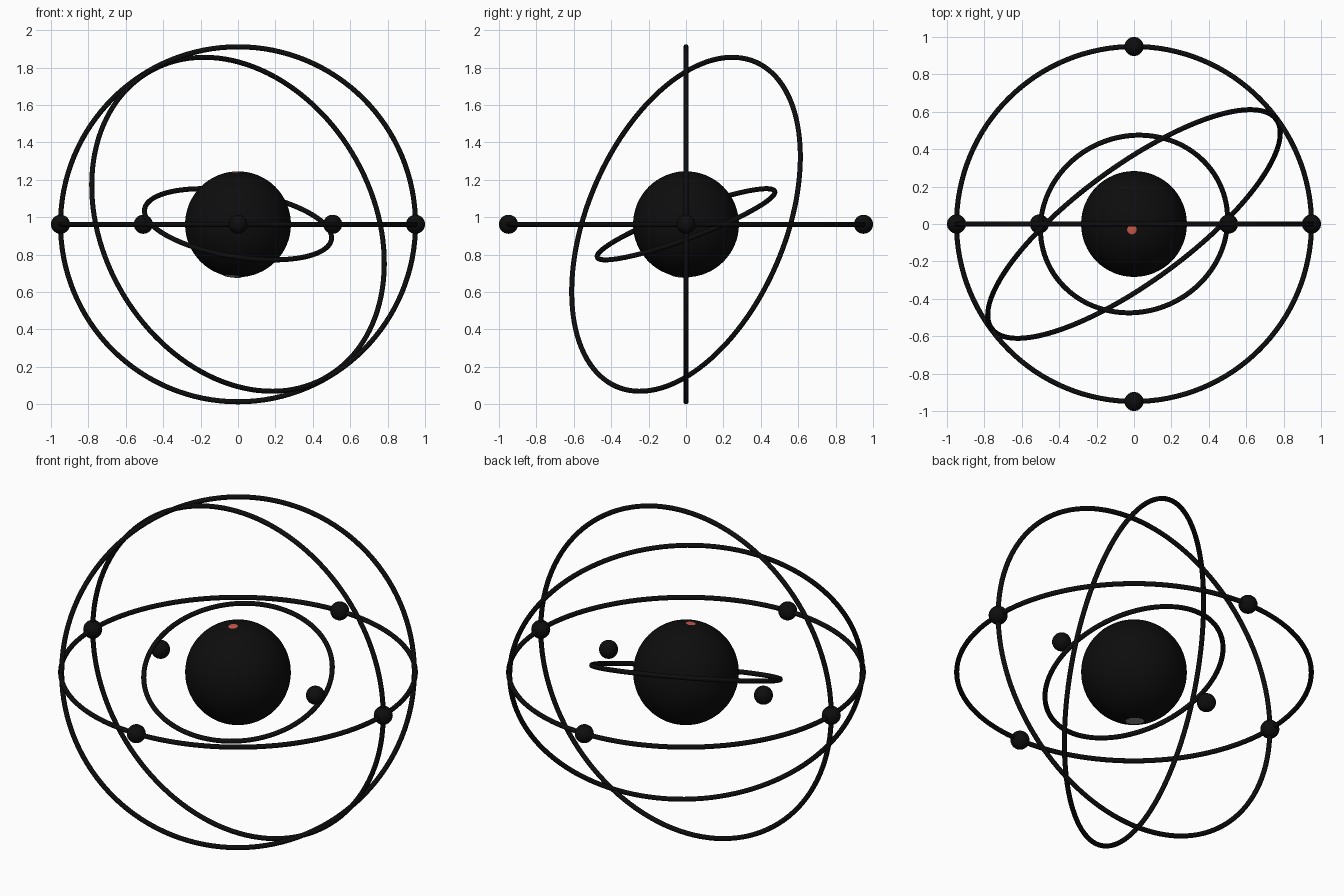
import bpy
from mathutils import Vector

if "Cube" in bpy.data.objects:
    bpy.data.objects.remove(bpy.data.objects["Cube"])

CZ = 0.962            # height of the common centre
C = Vector((0, 0, CZ))


def material(name, rgb):
    m = bpy.data.materials.new(name)
    m.diffuse_color = (*rgb, 1)
    m.use_nodes = True
    m.node_tree.nodes["Principled BSDF"].inputs["Base Color"].default_value = m.diffuse_color
    return m


BLACK = material("black", (0.004, 0.004, 0.004))
RED = material("red", (0.6, 0.1, 0.07))
GREY = material("grey", (0.3, 0.3, 0.3))


def finish(name, *mats):
    ob = bpy.context.object
    ob.name = name
    for m in mats:
        ob.data.materials.append(m)
    bpy.ops.object.shade_smooth()
    return ob


def ball(name, loc, r, *mats, seg=32):
    bpy.ops.mesh.primitive_uv_sphere_add(segments=seg, ring_count=seg // 2, radius=r, location=loc)
    return finish(name, *mats)


def ring(name, r, normal):
    rot = Vector(normal).to_track_quat('Z', 'Y').to_euler()
    bpy.ops.mesh.primitive_torus_add(location=C, rotation=rot, major_radius=r, minor_radius=0.0135,
                                     major_segments=128, minor_segments=12)
    return finish(name, BLACK)


def spot(name, direction, r, mat):
    # shallow lens lying on the core's surface
    d = Vector(direction).normalized()
    ob = ball(name, C + d * 0.2815, r, mat, seg=24)
    ob.scale = (1, 1, 0.08)
    ob.rotation_euler = d.to_track_quat('Z', 'Y').to_euler()


# Central core: dark shell around a two-tone inner ball
ball("core_shell", C, 0.283, BLACK, seg=64)
inner = ball("core_inner", C, 0.277, RED, GREY, seg=48)
for p in inner.data.polygons:
    p.material_index = 0 if p.center.z > 0 else 1
spot("core_top_spot", (-0.011, -0.03, 0.28), 0.026, RED)
spot("core_bottom_spot", (-0.03, -0.03, -0.28), 0.05, GREY)

# Orbit rings
ring("vertical_ring", 0.949, (0, 1, 0))
ring("horizontal_ring", 0.949, (0, 0, 1))
ring("tilted_ring", 0.944, (0.56, -0.762, 0.325))
ring("inner_ring", 0.506, (0.15, -0.345, 0.927))

# Orbiting balls: four on the horizontal ring, two near the core
for i, (x, y) in enumerate([(1, 0), (-1, 0), (0, 1), (0, -1)]):
    ball(f"outer_ball_{i + 1}", (x * 0.949, y * 0.949, CZ), 0.051, BLACK)
for i, s in enumerate((-1, 1)):
    ball(f"inner_ball_{i + 1}", (s * 0.506, 0, CZ), 0.051, BLACK)
